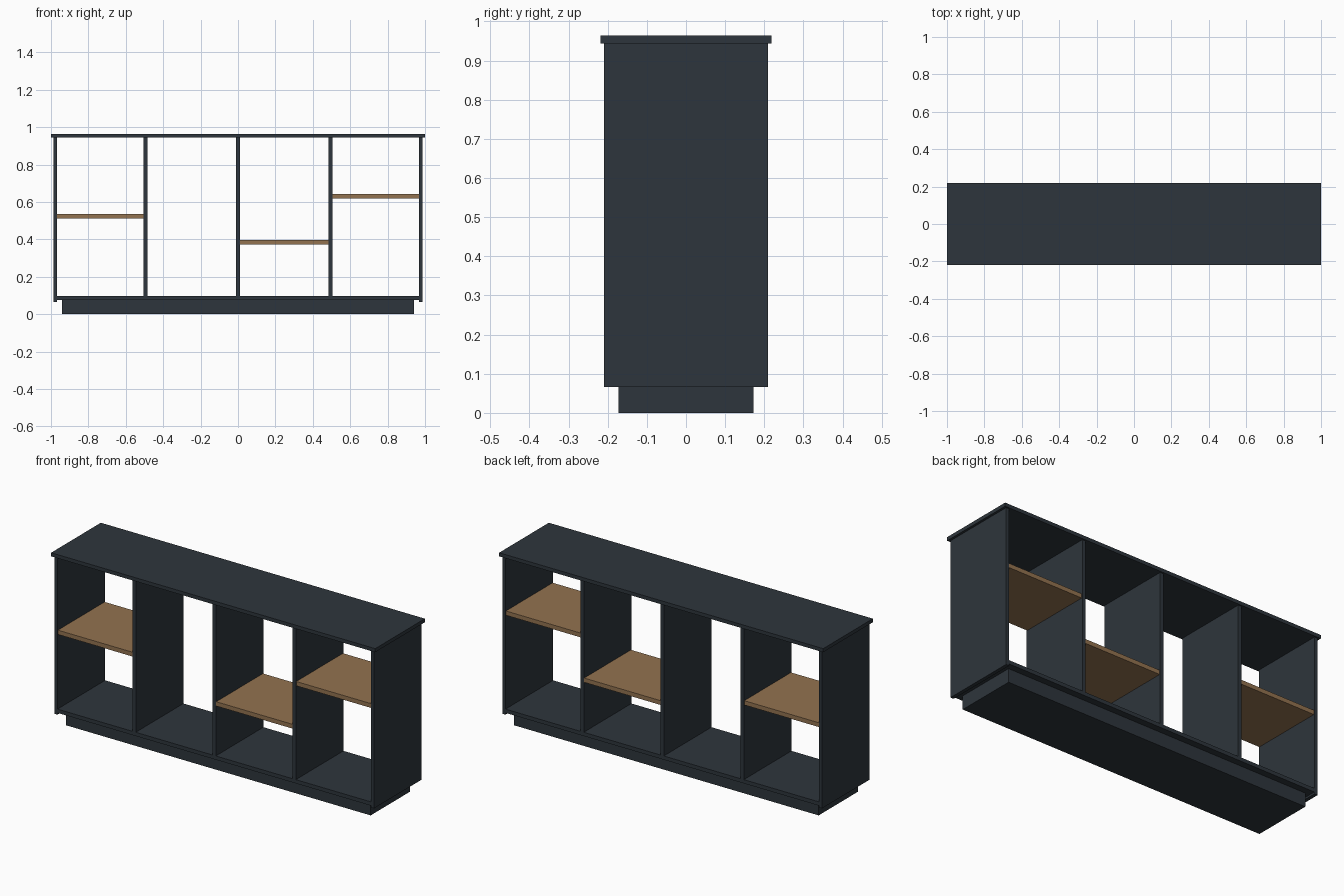
import bpy

if "Cube" in bpy.data.objects:
    bpy.data.objects.remove(bpy.data.objects["Cube"])


def material(name, rgb):
    m = bpy.data.materials.new(name)
    m.diffuse_color = (*rgb, 1)
    m.use_nodes = True
    m.node_tree.nodes["Principled BSDF"].inputs["Base Color"].default_value = m.diffuse_color
    return m


SLATE = material("dark slate", (0.027, 0.036, 0.045))
WOOD = material("warm wood", (0.29, 0.17, 0.08))


def box(name, x, y, z, mat):
    """Box from (min, max) ranges on each axis."""
    bpy.ops.mesh.primitive_cube_add(size=1)
    o = bpy.context.object
    o.name = name
    o.location = [(a + b) / 2 for a, b in (x, y, z)]
    o.scale = [b - a for a, b in (x, y, z)]
    bpy.ops.object.transform_apply(location=True, rotation=False, scale=True)
    o.data.materials.append(mat)
    return o


T = 0.02            # panel thickness
D = 0.21            # half depth of the carcass
SIDE = 0.987        # outer face of the side panels
INNER = SIDE - T
TOP = 0.944         # underside of the top
FLOOR = 0.097       # upper face of the bottom panel
DIV = 0.494         # centre of the outer dividers

# Carcass
box("plinth", (-0.94, 0.94), (-0.173, 0.173), (0, 0.076), SLATE)
box("bottom_panel", (-INNER, INNER), (-D, D), (0.076, FLOOR), SLATE)
box("top_panel", (-1, 1), (-0.219, 0.219), (TOP, 0.964), SLATE)
for side, s in (("left", -1), ("right", 1)):
    box(side + "_side", sorted((s * INNER, s * SIDE)), (-D, D), (0.066, TOP), SLATE)

# Upright dividers
for name, x in (("left", -DIV), ("centre", 0), ("right", DIV)):
    box(name + "_divider", (x - T / 2, x + T / 2), (-D, D), (FLOOR, TOP), SLATE)

# Wooden shelves, one per bay except the second
for name, x0, x1, z in (("left", -INNER, -DIV - T / 2, 0.524),
                        ("centre", T / 2, DIV - T / 2, 0.386),
                        ("right", DIV + T / 2, INNER, 0.631)):
    box(name + "_shelf", (x0, x1), (-D + 0.004, D - 0.004), (z - 0.012, z + 0.012), WOOD)
